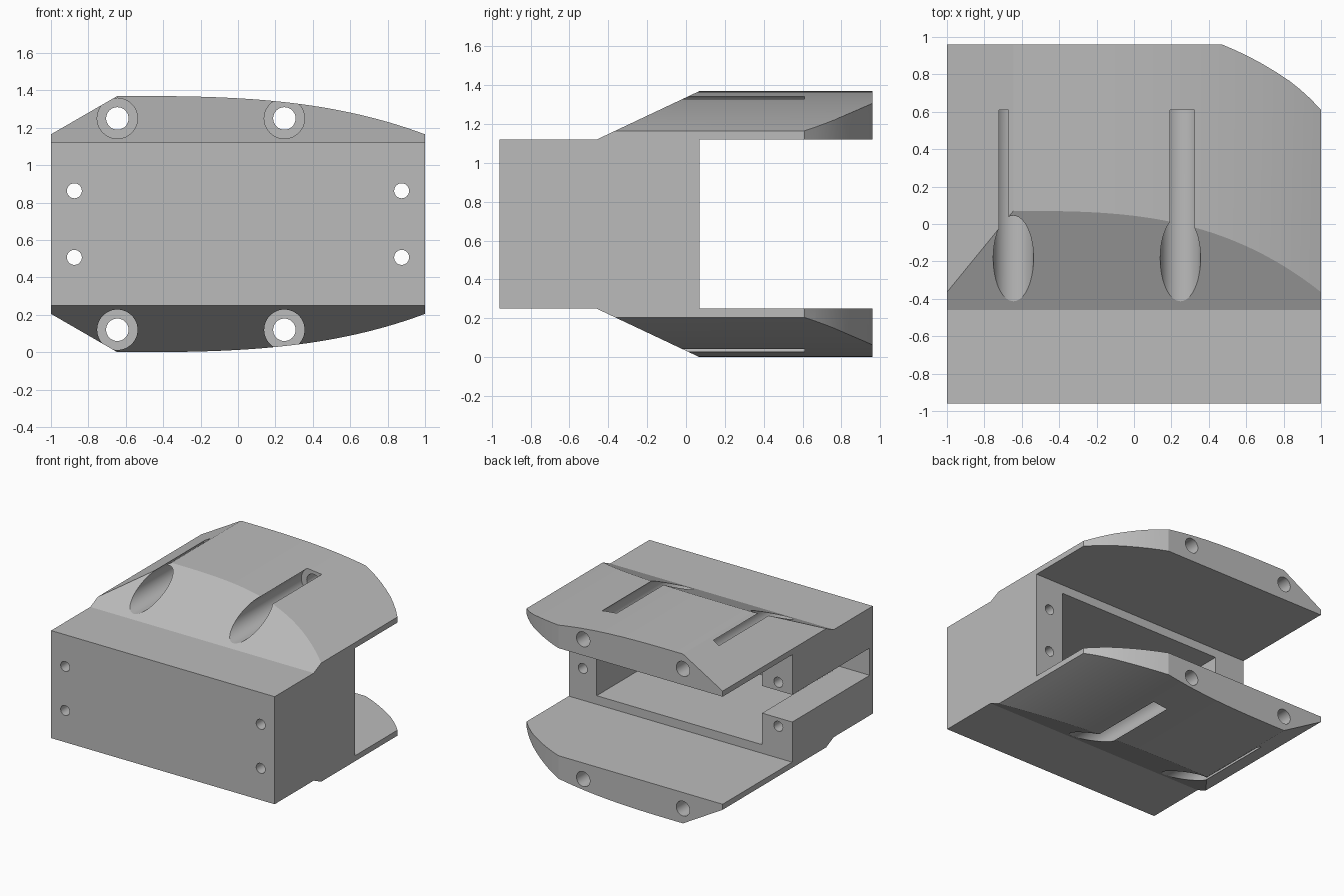
import bpy, bmesh, math
from mathutils import Vector

if "Cube" in bpy.data.objects:
    bpy.data.objects.remove(bpy.data.objects["Cube"])

grey = bpy.data.materials.new("plain grey")
grey.use_nodes = True
grey.diffuse_color = (0.5, 0.5, 0.5, 1)
grey.node_tree.nodes["Principled BSDF"].inputs["Base Color"].default_value = (0.5, 0.5, 0.5, 1)

MID_Z = 0.685


def prism(name, outline, axis, lo, hi):
    """Extrude a 2D outline along an axis (0 = x, 1 = y, 2 = z)."""
    bm = bmesh.new()
    ring = []
    for a, b in outline:
        co = [a, b]
        co.insert(axis, lo)
        ring.append(bm.verts.new(co))
    face = bm.faces.new(ring)
    new = bmesh.ops.extrude_face_region(bm, geom=[face])["geom"]
    shift = Vector((0, 0, 0))
    shift[axis] = hi - lo
    bmesh.ops.translate(bm, vec=shift, verts=[v for v in new if isinstance(v, bmesh.types.BMVert)])
    bmesh.ops.recalc_face_normals(bm, faces=bm.faces)
    mesh = bpy.data.meshes.new(name)
    bm.to_mesh(mesh)
    bm.free()
    mesh.materials.append(grey)
    ob = bpy.data.objects.new(name, mesh)
    bpy.context.collection.objects.link(ob)
    return ob


def box(name, x0, x1, y0, y1, z0, z1):
    return prism(name, [(x0, z0), (x1, z0), (x1, z1), (x0, z1)], 1, y0, y1)


def rod(x, z, r, y0, y1):
    angles = [math.tau * i / 48 for i in range(48)]
    return prism("drill", [(x + r * math.cos(a), z + r * math.sin(a)) for a in angles], 1, y0, y1)


def combine(ob, tools, operation):
    """Apply booleans one after another and discard the tools."""
    for tool in tools:
        tool.hide_render = True
        mod = ob.modifiers.new("cut", 'BOOLEAN')
        mod.operation, mod.solver, mod.object = operation, 'EXACT', tool
    bpy.context.view_layer.update()
    graph = bpy.context.evaluated_depsgraph_get()
    mesh = bpy.data.meshes.new_from_object(ob.evaluated_get(graph))
    ob.modifiers.clear()
    ob.data = mesh
    for tool in tools:
        bpy.data.objects.remove(tool)


def finish(ob):
    bpy.ops.object.select_all(action='DESELECT')
    ob.select_set(True)
    bpy.context.view_layer.objects.active = ob
    bpy.ops.object.shade_smooth_by_angle(angle=math.radians(15))


# Housing: block with a rear pocket, a side slot and four bolt holes
housing = box("housing", -1, 1, -0.96, 0.07, 0.25, 1.12)
cuts = [box("pocket", -0.73, 0.75, -0.92, 0.2, 0.32, 1.05),
        box("side_slot", -1.2, -0.6, -0.92, 0.2, 0.575, 0.795)]
cuts += [rod(x, z, 0.04, -1.2, 0.3) for x in (-0.875, 0.875) for z in (0.507, 0.863)]
combine(housing, cuts, 'DIFFERENCE')
finish(housing)


# Jaws: crowned plates with a sloped nose, one rounded corner and stepped holes
def jaw(name, side):
    def flip(z):
        return MID_Z + side * (z - MID_Z)

    crown = [(-1, 1.12), (-1, 1.165)]
    for i in range(33):
        t = i / 32
        crown.append((-0.645 + 1.645 * t, 1.37 - 0.205 * t ** 3))
    crown.append((1, 1.12))
    ob = prism(name, [(x, flip(z)) for x, z in crown], 1, -0.6, 0.96)

    nose = [(-0.46, 1.12), (0.07, 1.37), (0.28, 1.47), (1.2, 1.47), (1.2, 1.0), (-0.46, 1.0)]
    plan = [(-1.2, -0.8), (1.2, -0.8), (1.2, 0.38), (1, 0.61), (0.945, 0.668), (0.89, 0.718),
            (0.83, 0.766), (0.76, 0.812), (0.69, 0.854), (0.62, 0.892), (0.545, 0.928),
            (0.47, 0.96), (0.33, 1.02), (-1.2, 1.02)]
    combine(ob, [prism("nose", [(y, flip(z)) for y, z in nose], 0, -1.2, 1.2),
                 prism("plan", plan, 2, -0.3, 1.7)], 'INTERSECT')

    for x in (-0.645, 0.248):
        combine(ob, [rod(x, flip(1.25), 0.108, -0.8, 0.61),
                     rod(x, flip(1.25), 0.06, -0.8, 1.2)], 'DIFFERENCE')
    finish(ob)


jaw("upper_jaw", 1)
jaw("lower_jaw", -1)
